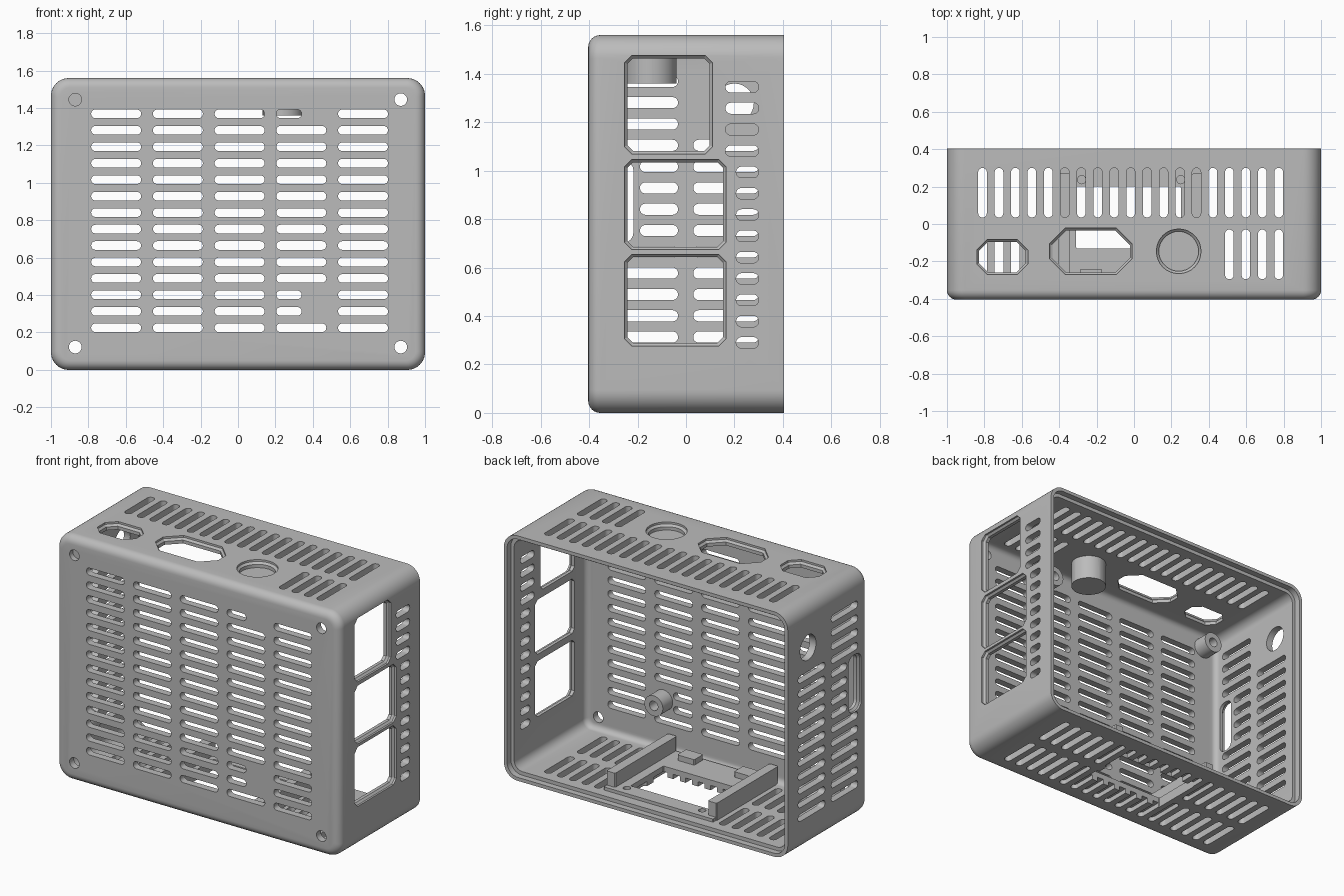
import bpy, bmesh, math

cube = bpy.data.objects.get("Cube")
if cube:
    bpy.data.objects.remove(cube, do_unlink=True)

grey = bpy.data.materials.new("light_grey_plastic")
grey.use_nodes = True
grey.diffuse_color = (0.5, 0.5, 0.5, 1)
grey.node_tree.nodes["Principled BSDF"].inputs["Base Color"].default_value = (0.5, 0.5, 0.5, 1)

HEIGHT, WALL, PITCH = 1.56, 0.045, 0.088
ROWS = [0.225 + PITCH * i for i in range(14)]
COLS = [-0.81 + PITCH * i for i in range(19)]

# Maps (u, v, depth) onto each pair of walls
PLANES = {
    "front": lambda u, v, d: (u, d, v),
    "side": lambda u, v, d: (d, u, v),
    "top": lambda u, v, d: (u, v, d),
}


def loft(bm, rings):
    """Skin a stack of equal-length point rings and cap both ends."""
    loops = [[bm.verts.new(p) for p in ring] for ring in rings]
    n = len(loops[0])
    for a, b in zip(loops, loops[1:]):
        for i in range(n):
            j = (i + 1) % n
            bm.faces.new((a[i], a[j], b[j], b[i]))
    bm.faces.new(loops[0][::-1])
    bm.faces.new(loops[-1])


def finish(bm, name):
    bmesh.ops.recalc_face_normals(bm, faces=bm.faces[:])
    mesh = bpy.data.meshes.new(name)
    bm.to_mesh(mesh)
    bm.free()
    mesh.materials.append(grey)
    ob = bpy.data.objects.new(name, mesh)
    bpy.context.collection.objects.link(ob)
    return ob


def cut(target, bm):
    """Subtract a temporary cutter from the target."""
    cutter = finish(bm, "cutter")
    cutter.hide_render = True
    mod = target.modifiers.new("cut", "BOOLEAN")
    mod.operation, mod.solver, mod.object = "DIFFERENCE", "EXACT", cutter
    bpy.context.view_layer.objects.active = target
    bpy.ops.object.modifier_apply(modifier=mod.name)
    bpy.data.objects.remove(cutter, do_unlink=True)


def rounded(u0, u1, v0, v1, r, seg=6):
    """Rounded rectangle; seg=1 gives chamfered corners."""
    pts = []
    corners = ((u1 - r, v1 - r), (u0 + r, v1 - r), (u0 + r, v0 + r), (u1 - r, v0 + r))
    for k, (cu, cv) in enumerate(corners):
        for s in range(seg + 1):
            a = math.pi / 2 * (k + s / seg)
            pts.append((cu + r * math.cos(a), cv + r * math.sin(a)))
    return pts


def circle(u, v, r, n=32):
    return [(u + r * math.cos(math.tau * i / n), v + r * math.sin(math.tau * i / n)) for i in range(n)]


def prism(bm, plane, pts, d0, d1):
    loft(bm, [[PLANES[plane](u, v, d) for u, v in pts] for d in (d0, d1)])


def slot(bm, plane, u0, u1, v0, v1, d0, d1):
    r = min(u1 - u0, v1 - v0) / 2 - 0.0005
    prism(bm, plane, rounded(u0, u1, v0, v1, r), d0, d1)


def port(bm, plane, box, r, surface, seg=1):
    """Opening that narrows from the outer surface inward."""
    u0, u1, v0, v1 = box
    out = math.copysign(1, surface)
    rings = []
    for inset, d in ((0, 0.1), (0, -0.012), (0.012, -0.024), (0.012, -0.2)):
        pts = rounded(u0 + inset, u1 - inset, v0 + inset, v1 - inset, r - inset * 0.6, seg)
        rings.append([PLANES[plane](u, v, surface + out * d) for u, v in pts])
    loft(bm, rings)


def shell_ring(inset, y):
    pts = rounded(-1 + inset, 1 - inset, inset, HEIGHT - inset, 0.095 - inset * 0.85, 10)
    return [(u, y, v) for u, v in pts]


def fillet(inset, y, r, seg=6):
    """Rings rounding from a flat front into the side walls."""
    angles = [math.pi / 2 * i / seg for i in range(seg + 1)]
    return [shell_ring(inset + r * (1 - math.sin(a)), y + r * (1 - math.cos(a))) for a in angles]


# Shell: rounded box with an open back and a stepped rim
bm = bmesh.new()
loft(bm, fillet(0, -0.404, 0.05) + [shell_ring(0, 0.404)])
case = finish(bm, "case_shell")
bm = bmesh.new()
loft(bm, fillet(WALL, -0.404 + WALL, 0.035)
     + [shell_ring(WALL, 0.365), shell_ring(0.022, 0.365), shell_ring(0.022, 0.5)])
cut(case, bm)

# Front vents, shortened around the standoffs, and screw holes
bm = bmesh.new()
for i, z in enumerate(ROWS):
    for c in range(5):
        x = -0.785 + 0.33 * c
        end = x + (0.135 if c == 3 and i in (1, 2, 13) else 0.267)
        slot(bm, "front", x, end, z - 0.023, z + 0.023, -0.5, -0.3)
for x in (-0.87, 0.87):
    for z in (0.122, 1.445):
        prism(bm, "front", circle(x, z, 0.034, 20), -0.5, -0.3)

# Left wall: three connector windows and a column of vents
for u1, v0, v1 in ((0.11, 1.07, 1.476), (0.165, 0.674, 1.046), (0.165, 0.277, 0.655)):
    port(bm, "side", (-0.254, u1, v0, v1), 0.03, 1)
for i in range(13):
    z = 0.29 + PITCH * i
    slot(bm, "side", 0.163 if i > 8 else 0.207, 0.3, z - 0.023, z + 0.023, 0.85, 1.1)

# Right wall: two vent columns, card slot and cable hole
for i, z in enumerate(ROWS):
    start = -0.19 if 6 <= i <= 9 else -0.3
    slot(bm, "side", start, -0.033, z - 0.023, z + 0.023, -1.1, -0.85)
    if i < 11:
        slot(bm, "side", 0.03, 0.3, z - 0.023, z + 0.023, -1.1, -0.85)
port(bm, "side", (-0.335, -0.205, 0.69, 1.055), 0.05, -1, 4)
prism(bm, "side", circle(0.2, 1.28, 0.08), -1.1, -0.85)

# Top wall: vents and connector ports
for i, x in enumerate(COLS):
    slot(bm, "top", x - 0.023, x + 0.023, 0.035, 0.3, 1.45, 1.7)
    if i > 14:
        slot(bm, "top", x - 0.023, x + 0.023, -0.295, -0.03, 1.45, 1.7)
port(bm, "top", (-0.84, -0.568, -0.27, -0.083), 0.055, HEIGHT)
port(bm, "top", (-0.452, -0.01, -0.27, -0.022), 0.085, HEIGHT)
port(bm, "top", (0.12, 0.358, -0.265, -0.027), 0.118, HEIGHT, 8)

# Bottom wall: two full rows of vents
for x in COLS:
    for y in (-0.295, 0.035):
        slot(bm, "top", x - 0.023, x + 0.023, y, y + 0.265, -0.1, 0.1)
cut(case, bm)

# Floor opening
OPENING = (-0.31, 0.25, -0.13, 0.2)
bm = bmesh.new()
prism(bm, "top", rounded(*OPENING, 0.005, 1), -0.1, 0.2)
cut(case, bm)

# Mounting plate closing the vents around the opening
bm = bmesh.new()
prism(bm, "top", rounded(-0.4, 0.37, -0.34, 0.3, 0.005, 1), 0.03, 0.065)
plate = finish(bm, "mounting_plate")
bm = bmesh.new()
prism(bm, "top", rounded(*OPENING, 0.005, 1), -0.1, 0.2)
for x in (-0.28, 0.25):
    prism(bm, "top", circle(x, 0.237, 0.022, 16), 0.045, 0.2)
cut(plate, bm)

# Rails and stop blocks on the plate
for side, x0, x1 in (("right", -0.405, -0.343), ("left", 0.31, 0.372)):
    bm = bmesh.new()
    prism(bm, "top", rounded(x0, x1, -0.35, 0.27, 0.006, 1), 0.04, 0.155)
    finish(bm, side + "_rail")
for side, x0, x1 in (("right", -0.29, -0.17), ("left", 0.11, 0.23)):
    bm = bmesh.new()
    prism(bm, "top", rounded(x0, x1, -0.33, -0.24, 0.006, 1), 0.05, 0.1)
    finish(bm, side + "_stop_block")

# Circuit board standoffs
standoffs = []
for side, x in (("right", -0.85), ("left", 0.41)):
    for level, z in (("lower", 0.355), ("upper", 1.42)):
        bm = bmesh.new()
        prism(bm, "front", circle(x, z, 0.065), -0.37, -0.26)
        post = finish(bm, f"{level}_{side}_standoff")
        bm = bmesh.new()
        prism(bm, "front", circle(x, z, 0.03, 20), -0.355, -0.2)
        cut(post, bm)
        standoffs.append(post)

# Smooth the curved surfaces, keep edges sharp
bpy.ops.object.select_all(action="DESELECT")
for ob in [case, plate] + standoffs:
    ob.select_set(True)
bpy.context.view_layer.objects.active = case
bpy.ops.object.shade_smooth_by_angle(angle=math.radians(30))
